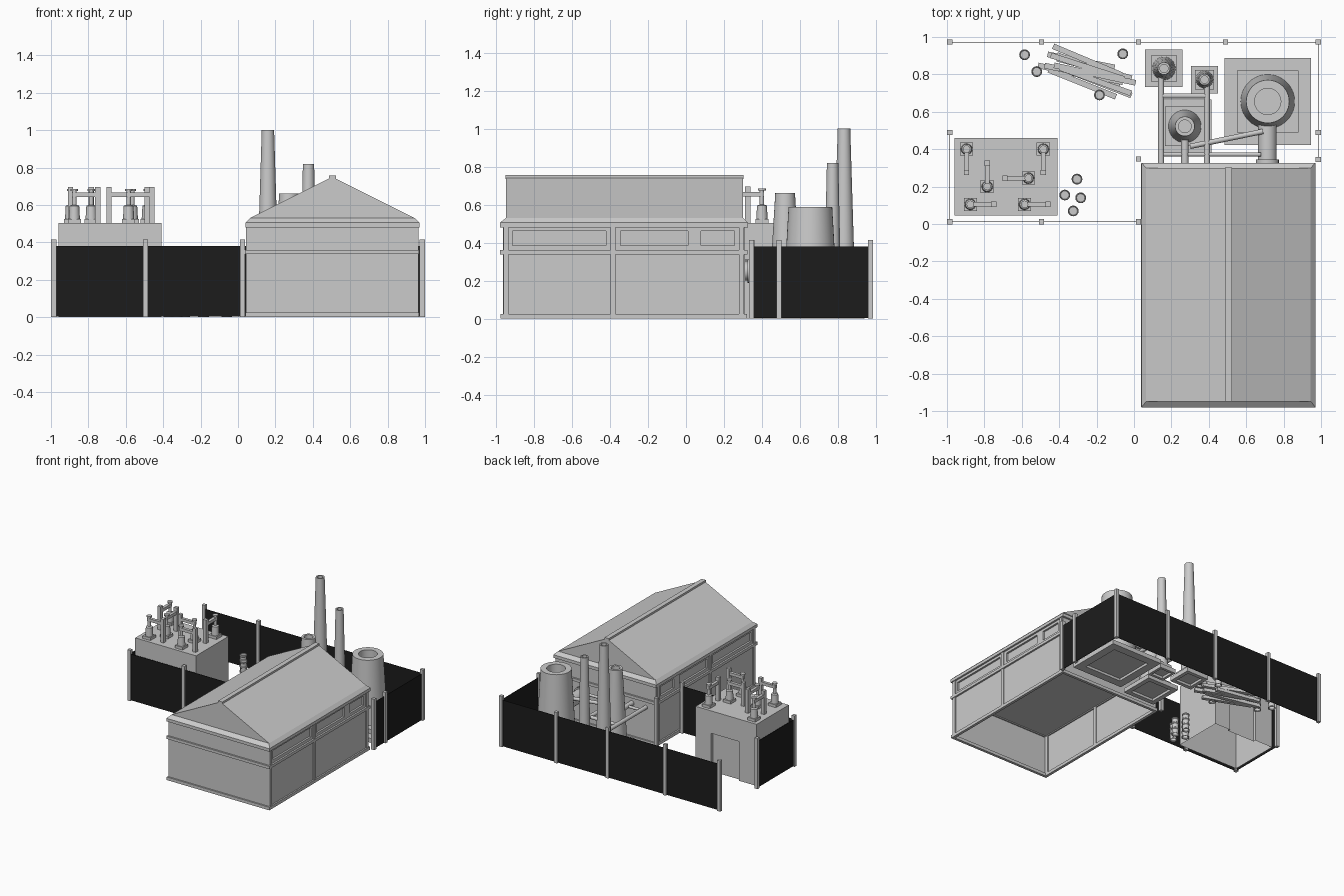
import bpy, bmesh, math, random
from mathutils import Vector, Matrix

if "Cube" in bpy.data.objects:
    bpy.data.objects.remove(bpy.data.objects["Cube"])

random.seed(4)


def material(name, v):
    m = bpy.data.materials.new(name)
    m.diffuse_color = (v, v, v, 1)
    m.use_nodes = True
    m.node_tree.nodes["Principled BSDF"].inputs["Base Color"].default_value = m.diffuse_color
    return m


GREY = material("light grey", 0.6)
BLACK = material("fence black", 0.012)


def finish(name, bm, mat=GREY, smooth=False):
    bmesh.ops.recalc_face_normals(bm, faces=bm.faces)
    me = bpy.data.meshes.new(name)
    bm.to_mesh(me)
    bm.free()
    ob = bpy.data.objects.new(name, me)
    bpy.context.collection.objects.link(ob)
    me.materials.append(mat)
    if smooth:
        bpy.context.view_layer.objects.active = ob
        bpy.ops.object.select_all(action='DESELECT')
        ob.select_set(True)
        bpy.ops.object.shade_smooth_by_angle(angle=math.radians(35))
    return ob


def add_box(bm, x0, x1, y0, y1, z0, z1, rot=None):
    c = Vector(((x0 + x1) / 2, (y0 + y1) / 2, (z0 + z1) / 2))
    m = Matrix.Translation(c) @ (rot or Matrix()) @ Matrix.Diagonal((x1 - x0, y1 - y0, z1 - z0, 1))
    bmesh.ops.create_cube(bm, size=1, matrix=m)


def boxes(name, specs, mat=GREY):
    bm = bmesh.new()
    for s in specs:
        add_box(bm, *s)
    return finish(name, bm, mat)


def cut(ob, specs):
    cutter = boxes("cutter", specs)
    cutter.hide_render = True
    mod = ob.modifiers.new("cut", 'BOOLEAN')
    mod.object, mod.operation, mod.solver = cutter, 'DIFFERENCE', 'EXACT'
    bpy.context.view_layer.objects.active = ob
    bpy.ops.object.modifier_apply(modifier="cut")
    bpy.data.objects.remove(cutter)


def open_bottom(ob):
    bm = bmesh.new()
    bm.from_mesh(ob.data)
    down = [f for f in bm.faces if f.calc_center_median().z < 0.001]
    bmesh.ops.delete(bm, geom=down, context='FACES')
    bm.to_mesh(ob.data)
    bm.free()


def lathe(name, x, y, profile, sides=32):
    """Round part from (radius, z) points; a zero radius closes it."""
    bm = bmesh.new()
    rings = []
    for r, z in profile:
        rings.append([bm.verts.new((x + r * math.cos(2 * math.pi * i / sides),
                                    y + r * math.sin(2 * math.pi * i / sides), z)) for i in range(sides)])
    for a, b in zip(rings, rings[1:]):
        for i in range(sides):
            j = (i + 1) % sides
            bm.faces.new((a[i], a[j], b[j], b[i]))
    bm.faces.new(rings[-1])
    return finish(name, bm, GREY, True)


def pipe(name, p, q, r):
    p, q = Vector(p), Vector(q)
    bm = bmesh.new()
    m = Matrix.Translation((p + q) / 2) @ (q - p).to_track_quat('Z', 'Y').to_matrix().to_4x4()
    bmesh.ops.create_cone(bm, cap_ends=True, segments=20, radius1=r, radius2=r, depth=(q - p).length, matrix=m)
    return finish(name, bm, GREY, True)


# ---- Main hall: walls, bands and recessed windows
X0, X1, Y0, Y1 = 0.052, 0.955, -0.965, 0.31
open_bottom(boxes("hall_lower_wall", [(X0, X1, Y0, Y1, 0, 0.345)]))
upper = boxes("hall_upper_wall", [(X0, X1, Y0, Y1, 0.345, 0.485)])
spans = [(-0.915, -0.42), (-0.345, 0.01), (0.08, 0.255)]
cut(upper, [(x - 0.015, x + 0.015, a, b, 0.385, 0.46) for x in (X0, X1) for a, b in spans])


def wall_ring(z0, z1, out):
    t = 0.01
    a, b, c, d = X0 - out, X1 + out, Y0 - out, Y1 + out
    return [(a, X0 + t, c, d, z0, z1), (X1 - t, b, c, d, z0, z1),
            (X0, X1, c, Y0 + t, z0, z1), (X0, X1, Y1 - t, d, z0, z1)]


boxes("hall_bands", wall_ring(0, 0.025, 0.012) + wall_ring(0.337, 0.36, 0.014))
boxes("hall_pilasters", [(x - 0.009, x + 0.009, y - 0.013, y + 0.013, 0.02, 0.485)
                         for x in (X0, X1) for y in (-0.948, -0.385, 0.293)])

# ---- Eave with bevelled top, gable roof and ridge cap
boxes("hall_eave", [(0.04, 0.97, -0.98, 0.327, 0.48, 0.505)])
bm = bmesh.new()
lo = [bm.verts.new(p) for p in ((0.04, -0.98, 0.505), (0.97, -0.98, 0.505), (0.97, 0.327, 0.505), (0.04, 0.327, 0.505))]
hi = [bm.verts.new(p) for p in ((0.065, -0.948, 0.53), (0.945, -0.948, 0.53), (0.945, 0.3, 0.53), (0.065, 0.3, 0.53))]
for i in range(4):
    j = (i + 1) % 4
    bm.faces.new((lo[i], lo[j], hi[j], hi[i]))
r0, r1 = bm.verts.new((0.505, -0.948, 0.75)), bm.verts.new((0.505, 0.3, 0.75))
bm.faces.new((hi[0], hi[1], r0))
bm.faces.new((hi[2], hi[3], r1))
bm.faces.new((hi[1], hi[2], r1, r0))
bm.faces.new((hi[3], hi[0], r0, r1))
finish("hall_roof", bm)
boxes("ridge_cap", [(0.486, 0.524, -0.95, 0.302, 0.735, 0.756)])

# ---- Perimeter fence
posts = [(x, 0.972) for x in (-0.985, -0.495, 0.025, 0.49, 0.985)]
posts += [(x, 0.012) for x in (-0.985, -0.495, 0.025)]
posts += [(-0.985, 0.49), (0.025, 0.347), (0.985, 0.49), (0.985, 0.345)]
h = 0.0135
boxes("fence_posts", [(x - h, x + h, y - h, y + h, 0, 0.415) for x, y in posts])
t = 0.002
boxes("fence_panels", [(-0.985, 0.985, 0.972 - t, 0.972 + t, 0.003, 0.38),
                       (-0.985, 0.025, 0.012 - t, 0.012 + t, 0.003, 0.38),
                       (-0.985 - t, -0.985 + t, 0.012, 0.49, 0.003, 0.38),
                       (0.985 - t, 0.985 + t, 0.345, 0.972, 0.003, 0.38)], BLACK)

# ---- Switch house with recessed doorway
house = boxes("switch_house", [(-0.96, -0.41, 0.045, 0.46, 0, 0.503)])
cut(house, [(-0.80, -0.55, 0.44, 0.48, -0.05, 0.32)])
open_bottom(house)

# ---- Rooftop insulators: base, body, stem, arm and upright
units = [(-0.895, 0.40, 0, -1), (-0.485, 0.40, 0, -1), (-0.785, 0.20, 0, 1),
         (-0.565, 0.245, -1, 0), (-0.875, 0.105, 1, 0), (-0.585, 0.105, 1, 0)]
for n, (x, y, dx, dy) in enumerate(units):
    ex, ey = x + 0.125 * dx, y + 0.125 * dy
    s, w = 0.035, 0.012
    boxes(f"insulator_frame_{n}", [
        (x - s, x + s, y - s, y + s, 0.503, 0.525),
        (min(x, ex) - w, max(x, ex) + w, min(y, ey) - w, max(y, ey) + w, 0.642, 0.666),
        (ex - 0.014, ex + 0.014, ey - 0.014, ey + 0.014, 0.503, 0.695)])
    lathe(f"insulator_{n}", x, y, [(0.03, 0.525), (0.026, 0.595), (0.012, 0.6), (0.012, 0.675), (0.02, 0.675), (0.02, 0.685)], 16)

# ---- Chimneys and cooling tower on stepped pads
#        x, y, base r, top r, rim bore, height, pad half size, step half size
stacks = [("tall_chimney", 0.16, 0.832, 0.062, 0.033, 0.022, 1.0, 0.10, 0.07),
          ("slim_chimney", 0.377, 0.772, 0.047, 0.03, 0.02, 0.82, 0.073, 0.052),
          ("short_chimney", 0.272, 0.522, 0.088, 0.052, 0.034, 0.66, 0.143, 0.105),
          ("cooling_tower", 0.715, 0.655, 0.145, 0.115, 0.07, 0.588, 0.232, 0.165)]
for name, x, y, rb, rt, bore, top, pad, step in stacks:
    lathe(name, x, y, [(rb, 0.06), (rt, top), (bore, top), (bore, top - 0.12)], 40)
    for k, (s, z0, z1) in enumerate(((pad, 0, 0.035), (step, 0.035, 0.07))):
        p = boxes(f"{name}_pad_{k}", [(x - s, x + s, y - s, y + s, z0, z1)])
        if k == 0:  # hollow underside
            cut(p, [(x - step, x + step, y - step, y + step, -0.02, 0.02)])

# ---- Pipework between stacks and hall
pz = 0.29
pipe("tower_duct", (0.713, 0.60, 0.25), (0.713, 0.30, 0.25), 0.05)
pipe("tower_flange", (0.713, 0.345, 0.25), (0.713, 0.325, 0.25), 0.062)
for n, (a, b, r) in enumerate([((0.145, 0.81), (0.145, 0.30), 0.016),
                               ((0.39, 0.77), (0.39, 0.30), 0.016),
                               ((0.272, 0.50), (0.272, 0.30), 0.02),
                               ((0.145, 0.685), (0.39, 0.685), 0.014),
                               ((0.145, 0.372), (0.68, 0.372), 0.011),
                               ((0.30, 0.415), (0.69, 0.495), 0.014)]):
    pipe(f"pipe_{n}", (*a, pz), (*b, pz), r)

# ---- Ribbed barrels
for n, (x, y) in enumerate([(-0.585, 0.905), (-0.52, 0.815), (-0.06, 0.91), (-0.185, 0.69),
                            (-0.305, 0.24), (-0.37, 0.155), (-0.285, 0.14), (-0.325, 0.07)]):
    prof = [(0.0, 0.0)]
    for z in (0, 0.045, 0.09, 0.13):
        prof += [(0.025, max(z - 0.004, 0)), (0.029, z), (0.029, z + 0.006), (0.025, z + 0.01)]
    lathe(f"barrel_{n}", x, y, prof[1:] + [(0.022, 0.133)], 16)

# ---- Timber pile
bm = bmesh.new()
for n in range(11):
    lane, layer = n % 4, n // 4
    cx = -0.25 + random.uniform(-0.05, 0.05)
    cy = 0.82 + (lane - 1.5) * 0.04 + random.uniform(-0.01, 0.01)
    half, z = random.uniform(0.17, 0.23), 0.003 + layer * 0.03
    add_box(bm, cx - half, cx + half, cy - 0.015, cy + 0.015, z, z + 0.025,
            Matrix.Rotation(math.radians(random.uniform(-24, -10)), 4, 'Z'))
finish("timber_pile", bm)
